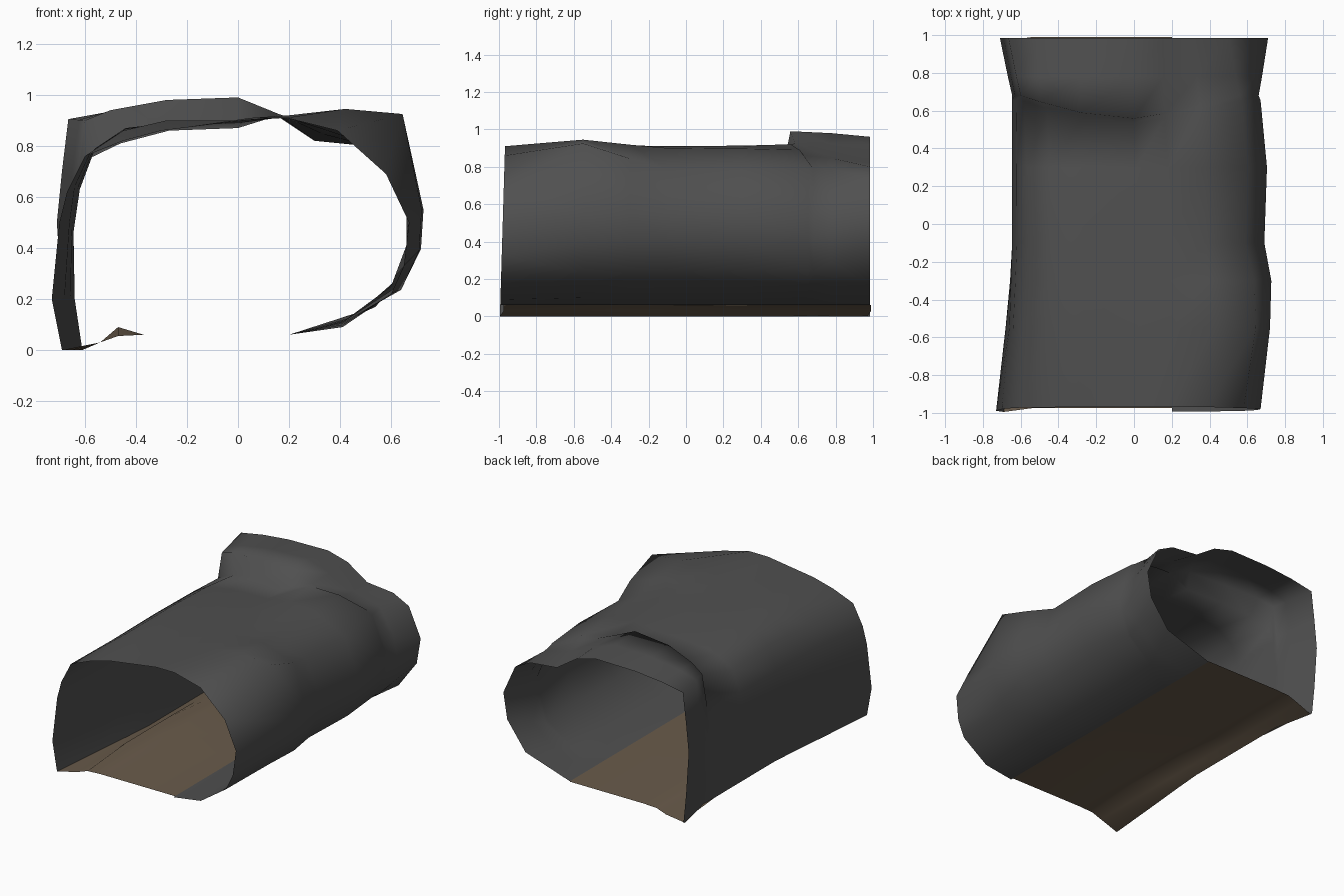
import bpy, bmesh

def material(name, rgb):
    m = bpy.data.materials.new(name)
    m.diffuse_color = (*rgb, 1)
    return m

rock = material("dark grey rock", (0.08, 0.08, 0.08))
earth = material("brown earth", (0.142, 0.105, 0.07))

# Cross-sections (x, z), from the left foot over the roof to the right foot
front = [(-.69, 0), (-.73, .2), (-.70, .5), (-.67, .62), (-.60, .76), (-.45, .82), (-.30, .86),
         (.05, .91), (.19, .91), (.39, .86), (.58, .69), (.67, .5), (.65, .33), (.60, .22), (.41, .09), (.20, .06)]
bulge = [(-.65, 0), (-.68, .2), (-.66, .5), (-.64, .64), (-.58, .77), (-.45, .86), (-.28, .90),
         (.02, .90), (.20, .92), (.42, .945), (.645, .925), (.72, .55), (.71, .39), (.62, .23), (.41, .10), (.20, .06)]
middle = [(-.61, 0), (-.64, .2), (-.645, .46), (-.62, .63), (-.56, .79), (-.44, .87), (-.27, .89),
          (.02, .90), (.19, .91), (.38, .90), (.59, .79), (.69, .55), (.68, .40), (.61, .24), (.41, .11), (.20, .06)]
dip = [(-.61, 0), (-.64, .2), (-.645, .48), (-.625, .65), (-.585, .75), (-.46, .81), (-.27, .86),
       (.00, .87), (.16, .92), (.35, .89), (.57, .79), (.67, .55), (.66, .41), (.60, .25), (.41, .11), (.20, .06)]
ledge = [(-.61, 0), (-.64, .2), (-.645, .48), (-.63, .68), (-.60, .90), (-.50, .94), (-.28, .98),
         (.00, .99), (.16, .925), (.35, .86), (.56, .79), (.66, .55), (.66, .41), (.60, .24), (.41, .11), (.20, .06)]
back = [(-.67, 0), (-.69, .2), (-.71, .5), (-.69, .7), (-.665, .905), (-.50, .935), (-.30, .955),
        (.00, .96), (.15, .92), (.30, .82), (.50, .80), (.62, .74), (.71, .54), (.68, .36), (.54, .17), (.20, .06)]

def blend(a, b, t):
    return [(p[0] + (q[0] - p[0]) * t, p[1] + (q[1] - p[1]) * t) for p, q in zip(a, b)]

def widen(a, dx):
    # push the right wall sideways
    return [(x + dx if x > .57 else x, z) for x, z in a]

stations = [(-.98, front), (-.55, bulge), (-.30, widen(blend(bulge, middle, .6), .025)), (-.1, middle),
            (.3, widen(blend(middle, dip, .3), .02)), (.53, dip), (.555, ledge), (.78, blend(ledge, back, .35)),
            (.985, back)]

def ring(y, profile):
    pts = []
    for x, z in profile:
        py = y
        if .5 < y < .6:                       # the roof ledge curves back at its left end
            py += .125 * min(1, abs(x + .05) / .55) ** 1.5
        if y < -.9:                           # front rim leans back towards the top
            py += .03 * z - .015
        pts.append((x, py, z))
    return pts

def sheet(name, rings, mat):
    bm = bmesh.new()
    rows = [[bm.verts.new(p) for p in r] for r in rings]
    for a, b in zip(rows, rows[1:]):
        for i in range(len(a) - 1):
            bm.faces.new((a[i], b[i], b[i + 1], a[i + 1]))
    for f in bm.faces:
        f.smooth = True
    me = bpy.data.meshes.new(name)
    bm.to_mesh(me)
    bm.free()
    me.materials.append(mat)
    ob = bpy.data.objects.new(name, me)
    bpy.context.collection.objects.link(ob)
    return ob

# Rock walls and roof
sheet("tunnel_wall", [ring(y, p) for y, p in stations], rock)

# Earth floor: flat, with a small bank sinking to the left wall foot
floor_rows = []
for y, p in stations:
    lip = y
    if y < -.9:
        y, lip = -.975, -.995
    elif y > .9:
        y, lip = .99, .97
    bank = .09 if -.6 < y < 0 else .055
    floor_rows.append([(.20, y, .06), (-.37, y, .06), (-.47, y, bank), (-.54, y, .03), (p[0][0], lip, 0)])
sheet("tunnel_floor", floor_rows, earth)
